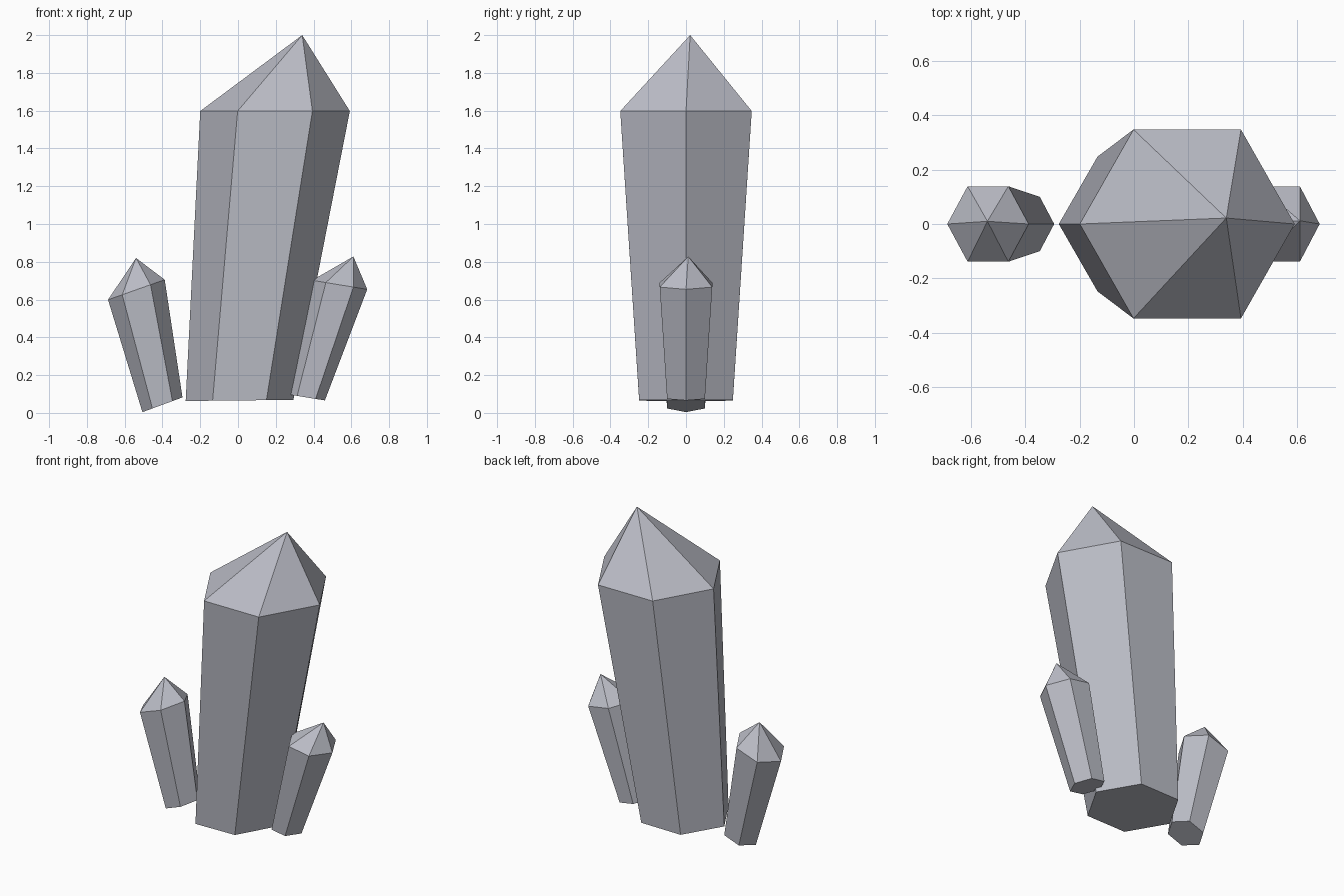
import bpy, bmesh, math

if "Cube" in bpy.data.objects:
    bpy.data.objects.remove(bpy.data.objects["Cube"])

grey = bpy.data.materials.new("crystal grey")
grey.diffuse_color = (0.5, 0.51, 0.57, 1)
grey.use_nodes = True
grey.node_tree.nodes["Principled BSDF"].inputs["Base Color"].default_value = grey.diffuse_color


def crystal(name, base, top, tip):
    """Hexagonal shaft between two tilted rings, capped by an off-centre point.
    Ring = (centre x, centre z, half width x, rise over half width, half depth y)."""
    bm = bmesh.new()
    rings = []
    for cx, cz, hx, hz, hy in (base, top):
        ring = []
        for i in range(6):
            a = i * math.pi / 3
            y = hy * math.sin(a) / math.sin(math.pi / 3)
            ring.append(bm.verts.new((cx + hx * math.cos(a), y, cz + hz * math.cos(a))))
        rings.append(ring)
    low, high = rings
    apex = bm.verts.new(tip)
    bm.faces.new(low[::-1])
    for i in range(6):
        j = (i + 1) % 6
        bm.faces.new((low[i], low[j], high[j], high[i]))
        bm.faces.new((high[i], high[j], apex))
    bmesh.ops.recalc_face_normals(bm, faces=bm.faces)
    mesh = bpy.data.meshes.new(name)
    bm.to_mesh(mesh)
    bm.free()
    mesh.materials.append(grey)
    bpy.context.collection.objects.link(bpy.data.objects.new(name, mesh))


# Large central crystal
crystal("main_crystal", (0.008, 0.066, 0.285, 0.003, 0.248),
        (0.196, 1.598, 0.396, 0, 0.348), (0.34, 0.022, 2.0))
# Small crystal leaning left
crystal("left_crystal", (-0.4, 0.043, 0.106, 0.039, 0.1),
        (-0.538, 0.652, 0.15, 0.053, 0.139), (-0.54, 0.01, 0.82))
# Small crystal leaning right
crystal("right_crystal", (0.362, 0.082, 0.098, -0.016, 0.1),
        (0.538, 0.678, 0.146, -0.024, 0.139), (0.611, 0.012, 0.828))
